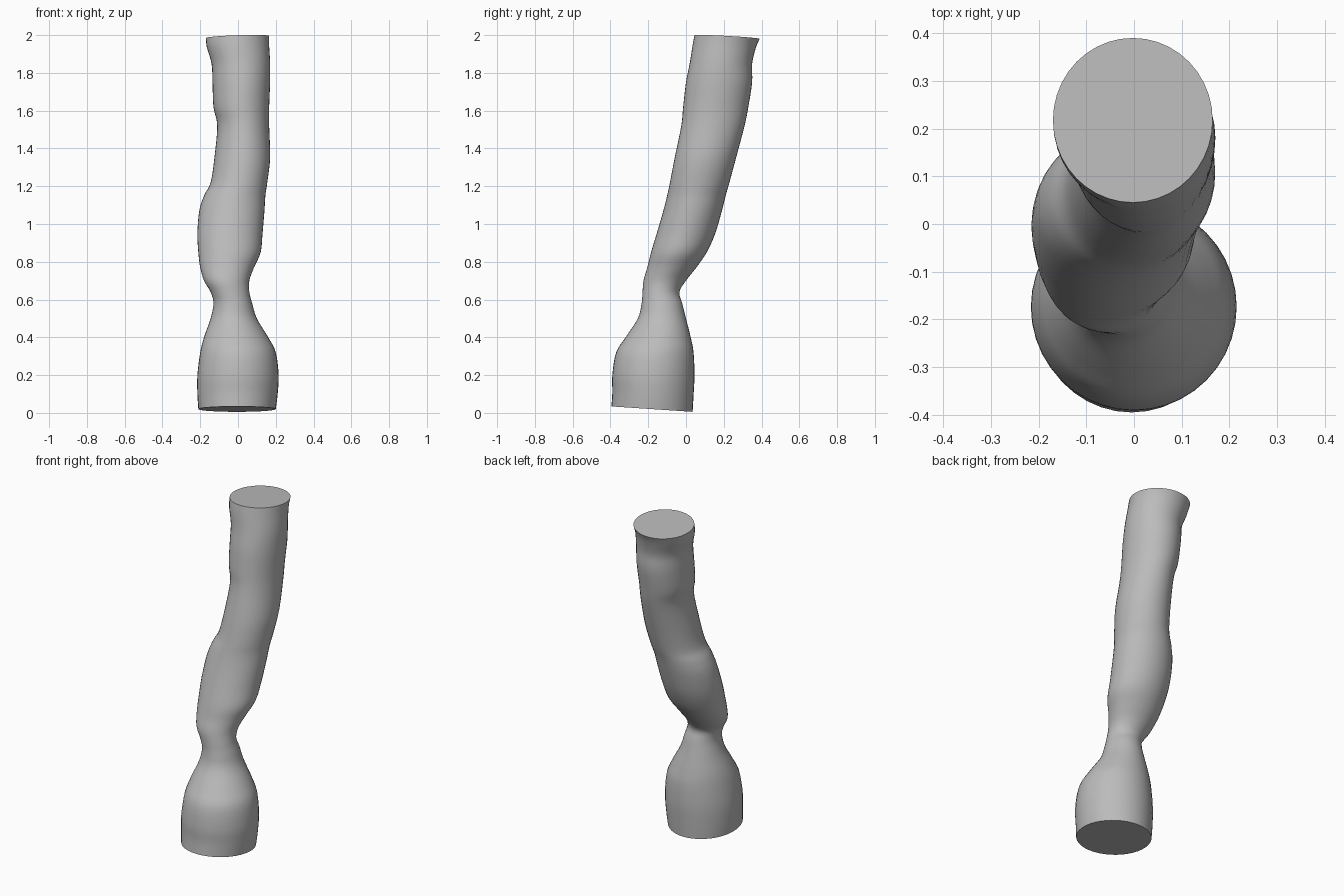
import bpy, bmesh, math

# Remove the default cube
default_cube = bpy.data.objects.get("Cube")
if default_cube:
    bpy.data.objects.remove(default_cube, do_unlink=True)

SIDES = 40
STEPS = 4

# Cross-sections in hundredths: height, min x, max x, min y, max y
sections = [
    (2, -21, 20, -39.5, 3.5), (10, -21.5, 21, -39, 4), (20, -21.5, 21.5, -39, 4.5),
    (32, -20, 20, -37, 4), (40, -18, 16, -32, 2.5), (50, -14.5, 10, -25.5, 0),
    (58, -13, 7.5, -23.5, -2), (64, -14.5, 6, -23, -3.5), (70, -18, 6, -22.5, 0),
    (77, -20, 8.5, -20.5, 5.5), (85, -21, 12, -18.5, 11), (95, -21.5, 13, -15.5, 15.5),
    (107, -20.5, 14, -12, 19), (115, -18, 14.5, -10, 21), (122, -14.5, 15.5, -8.5, 23),
    (135, -12.5, 17, -6, 26.5), (152, -11, 16.5, -2.5, 31), (162, -13, 16.5, -1.5, 33),
    (175, -13.5, 17, 0, 35), (185, -14, 17, 2, 35), (194, -16.5, 16.5, 3.5, 37),
    (199, -17, 16.5, 4.5, 39),
]


def catmull(a, b, c, d, t):
    """Smooth blend from b to c."""
    return b + 0.5 * t * (c - a + t * (2*a - 5*b + 4*c - d + t * (3*(b - c) + d - a)))


def smooth_sections(rows):
    """Insert in-between cross-sections."""
    last = len(rows) - 1
    result = []
    for i in range(last):
        quad = (rows[max(i - 1, 0)], rows[i], rows[i + 1], rows[min(i + 2, last)])
        for step in range(STEPS):
            result.append([catmull(*column, step / STEPS) for column in zip(*quad)])
    result.append(rows[last])
    return result


def add_ring(bm, section):
    """Oval ring; the two ends are cut slightly aslant."""
    z, left, right, front, back = (value / 100 for value in section)
    low = max(0, 1 - z / 0.2)
    high = max(0, (z - 1.8) / 0.2)
    ring = []
    for k in range(SIDES):
        angle = math.tau * k / SIDES
        c, s = math.cos(angle), math.sin(angle)
        x = (left + right) / 2 + c * (right - left) / 2
        y = (front + back) / 2 + s * (back - front) / 2
        tilt = -0.016 * s * low + high * (0.006 * c - 0.01 * s)
        ring.append(bm.verts.new((x, y, z + tilt)))
    return ring


# Bent, pinched trunk with flat ends
bm = bmesh.new()
rings = [add_ring(bm, section) for section in smooth_sections(sections)]
for lower, upper in zip(rings, rings[1:]):
    for k in range(SIDES):
        n = (k + 1) % SIDES
        bm.faces.new((lower[k], lower[n], upper[n], upper[k]))
bm.faces.new(list(reversed(rings[0])))
bm.faces.new(rings[-1])
bmesh.ops.recalc_face_normals(bm, faces=bm.faces)

mesh = bpy.data.meshes.new("trunk")
bm.to_mesh(mesh)
bm.free()
trunk = bpy.data.objects.new("trunk", mesh)
bpy.context.collection.objects.link(trunk)

# Plain grey surface
grey = bpy.data.materials.new("plain grey")
grey.use_nodes = True
colour = (0.5, 0.5, 0.5, 1)
grey.diffuse_color = colour
grey.node_tree.nodes["Principled BSDF"].inputs["Base Color"].default_value = colour
mesh.materials.append(grey)

# Smooth sides, crisp end rims
bpy.ops.object.select_all(action="DESELECT")
trunk.select_set(True)
bpy.context.view_layer.objects.active = trunk
bpy.ops.object.shade_smooth_by_angle(angle=math.radians(40))
